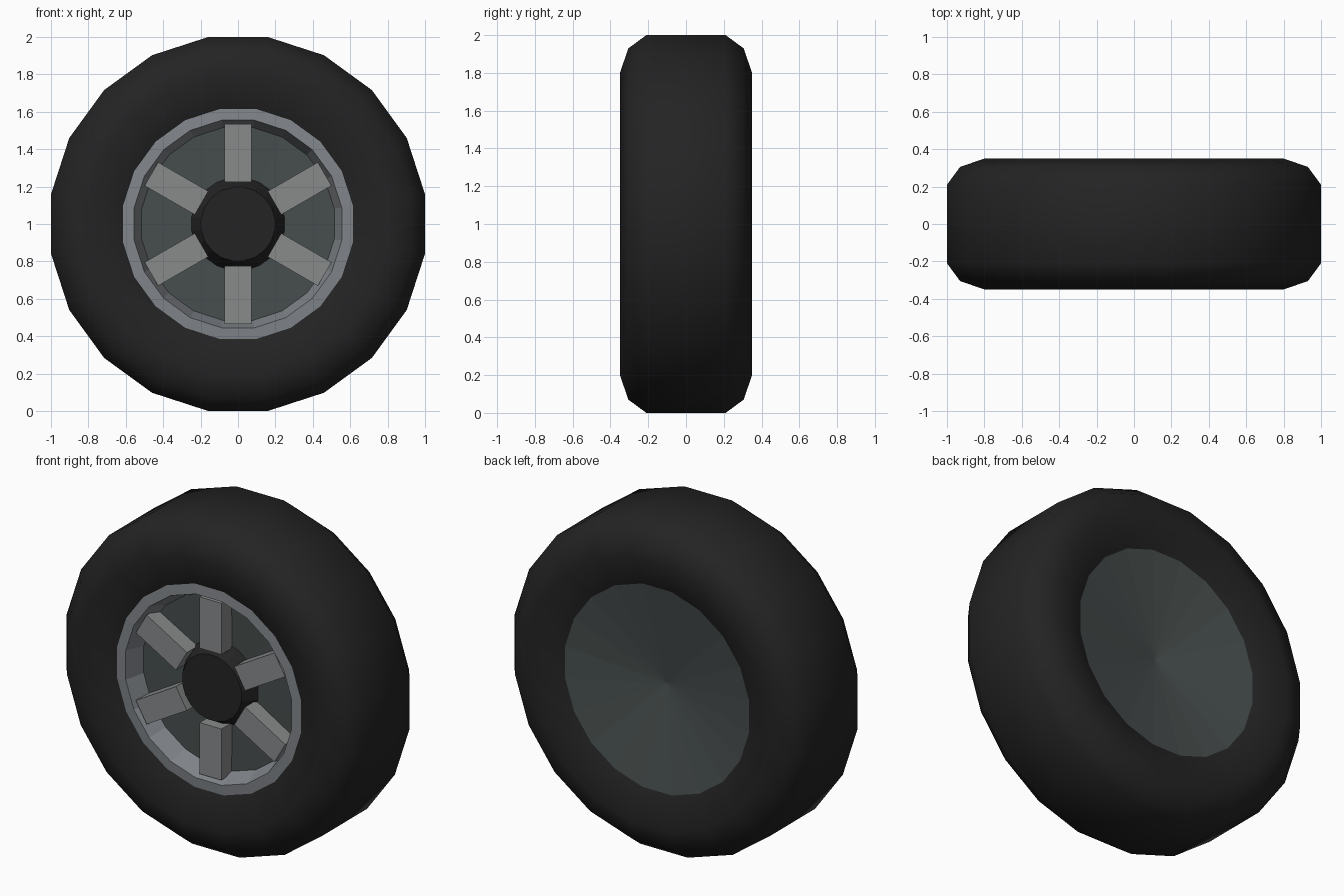
import bpy, bmesh, math
from mathutils import Matrix, Vector

if "Cube" in bpy.data.objects:
    bpy.data.objects.remove(bpy.data.objects["Cube"])

SIDES = 20


def material(name, r, g, b):
    m = bpy.data.materials.new(name)
    m.diffuse_color = (r, g, b, 1)
    m.use_nodes = True
    m.node_tree.nodes["Principled BSDF"].inputs["Base Color"].default_value = m.diffuse_color
    return m


rubber = material("black rubber", 0.017, 0.017, 0.017)
rim_grey = material("rim grey", 0.22, 0.235, 0.255)
spoke_grey = material("spoke grey", 0.25, 0.256, 0.26)
plate_grey = material("dark plate grey", 0.063, 0.076, 0.075)


def finish(name, bm, mat, smooth=False):
    me = bpy.data.meshes.new(name)
    for f in bm.faces:
        f.smooth = smooth
    bm.to_mesh(me)
    bm.free()
    me.materials.append(mat)
    ob = bpy.data.objects.new(name, me)
    bpy.context.collection.objects.link(ob)
    return ob


def lathe(name, profile, mat, smooth=False):
    """Spin (flat radius, y) points around the axle, listed front centre to back centre."""
    bm = bmesh.new()
    rings = []
    for r, y in profile:
        r /= math.cos(math.pi / SIDES)
        ring = []
        for j in range(SIDES):
            t = 2 * math.pi * (j + 0.5) / SIDES
            ring.append(bm.verts.new((r * math.sin(t), y, 1 + r * math.cos(t))))
        rings.append(ring)
    for a, b in zip(rings, rings[1:]):
        for j in range(SIDES):
            k = (j + 1) % SIDES
            bm.faces.new((a[j], a[k], b[k], b[j]))
    bmesh.ops.remove_doubles(bm, verts=bm.verts, dist=1e-5)
    return finish(name, bm, mat, smooth)


# tyre: rounded tread, symmetric front to back
half = [(0.615, -0.276), (0.80, -0.35), (0.93, -0.305), (1.0, -0.21)]
lathe("tyre", half + [(r, -y) for r, y in reversed(half)], rubber, True)

# rim lip with its sloping inner wall
lathe("rim", [(0.515, -0.165), (0.555, -0.28), (0.615, -0.276)], rim_grey)

# plate behind the spokes, and the dished back plate
lathe("front_plate", [(0, -0.155), (0.515, -0.165)], plate_grey)
lathe("back_plate", [(0.615, 0.276), (0, 0.18)], plate_grey)

# tapered hub
lathe("hub", [(0, -0.25), (0.197, -0.25), (0.25, -0.155)], rubber)

# six block spokes
for i in range(6):
    bm = bmesh.new()
    bmesh.ops.create_cube(bm, size=1)
    bmesh.ops.scale(bm, vec=Vector((0.145, 0.105, 0.31)), verts=bm.verts)
    bmesh.ops.translate(bm, vec=Vector((0, -0.21, 0.38)), verts=bm.verts)
    turn = Matrix.Translation((0, 0, 1)) @ Matrix.Rotation(math.radians(60 * i), 4, 'Y')
    bmesh.ops.transform(bm, matrix=turn, verts=bm.verts)
    finish("spoke_%d" % (i + 1), bm, spoke_grey)
